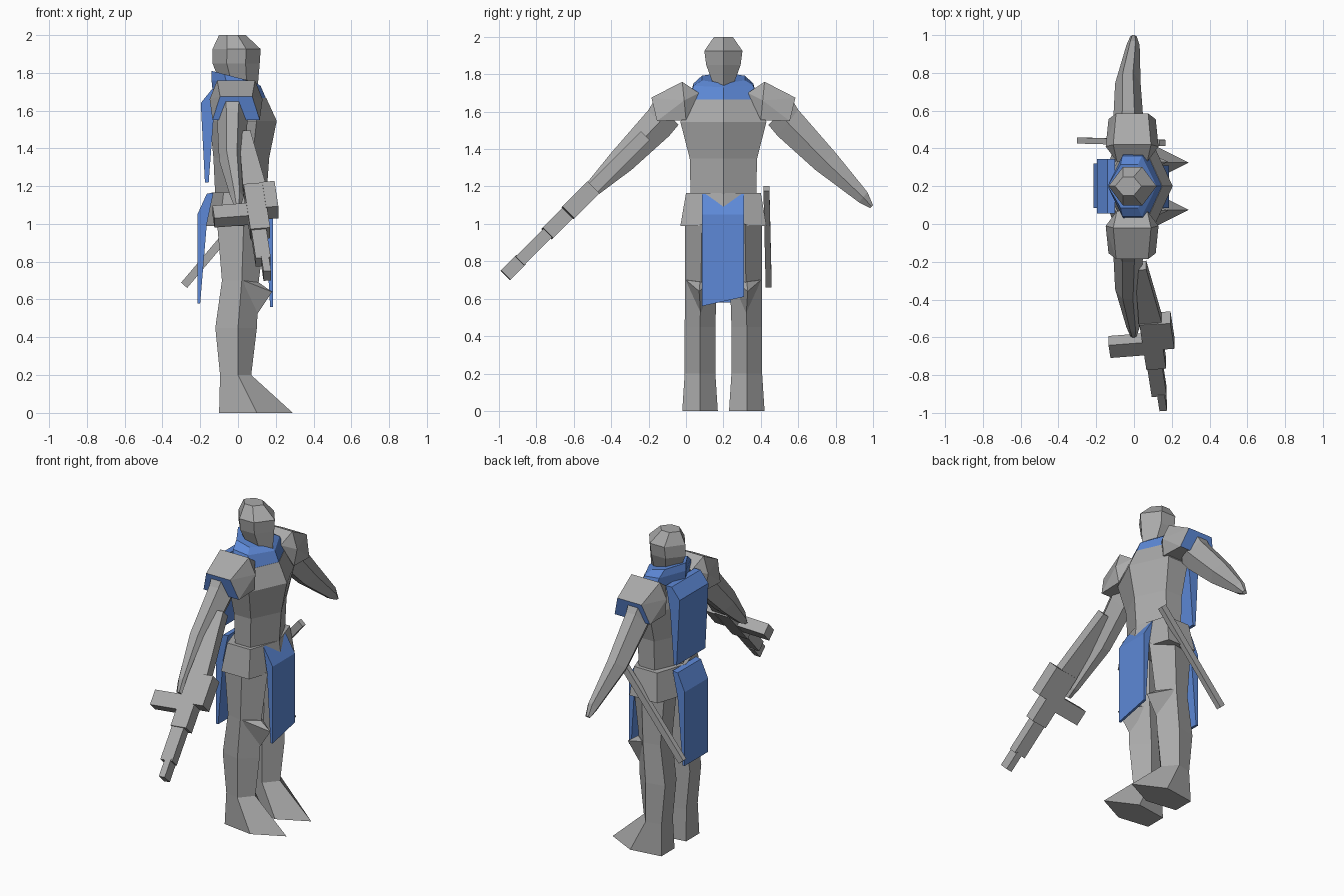
import bpy, bmesh
from mathutils import Vector

old = bpy.data.objects.get("Cube")
if old:
    bpy.data.objects.remove(old)


def material(name, rgb):
    m = bpy.data.materials.new(name)
    m.use_nodes = True
    m.diffuse_color = (*rgb, 1)
    bsdf = next(n for n in m.node_tree.nodes if n.type == 'BSDF_PRINCIPLED')
    bsdf.inputs["Base Color"].default_value = (*rgb, 1)
    return m


GREY = material("armour grey", (0.4, 0.4, 0.4))
BLUE = material("cloth blue", (0.11, 0.25, 0.68))
MID = 0.2      # y of the figure's plane of symmetry


def finish(name, bm, *mats):
    bmesh.ops.recalc_face_normals(bm, faces=bm.faces)
    me = bpy.data.meshes.new(name)
    bm.to_mesh(me)
    bm.free()
    ob = bpy.data.objects.new(name, me)
    for m in mats:
        me.materials.append(m)
    bpy.context.collection.objects.link(ob)
    return ob


def loft(name, rings, mat):
    """Skin between rings of equal point count and close both ends."""
    bm = bmesh.new()
    rows = [[bm.verts.new(p) for p in ring] for ring in rings]
    n = len(rows[0])
    for a, b in zip(rows, rows[1:]):
        for i in range(n):
            j = (i + 1) % n
            bm.faces.new((a[i], a[j], b[j], b[i]))
    bm.faces.new(rows[0])
    bm.faces.new(rows[-1])
    return finish(name, bm, mat)


def hull(name, points, *mats):
    bm = bmesh.new()
    for p in points:
        bm.verts.new(p)
    bmesh.ops.convex_hull(bm, input=bm.verts)
    bmesh.ops.dissolve_limit(bm, angle_limit=0.02, verts=bm.verts, edges=bm.edges)
    return finish(name, bm, *mats)


def hexagon(back, front, half, z, drop=0, flat=0.3):
    """Six-sided ring, pointed fore and aft; drop lowers its front."""
    xs = [back, back + (front - back) * flat, front - (front - back) * flat, front]
    pts = [(xs[0], 0), (xs[1], -half), (xs[2], -half), (xs[3], 0), (xs[2], half), (xs[1], half)]
    return [(x, MID + y, z - drop * (x - back) / (front - back)) for x, y in pts]


# Head, collar, torso and belt
loft("head", [hexagon(-.09, .105, .05, 1.735), hexagon(-.135, .115, .092, 1.85),
              hexagon(-.135, .12, .102, 1.925), hexagon(-.1, .04, .05, 2.0)], GREY)
loft("collar", [hexagon(-.13, .15, .185, 1.66), hexagon(-.14, .12, .16, 1.76, .03),
                hexagon(-.14, .09, .115, 1.81, .06)], BLUE)
loft("torso", [hexagon(-.12, .15, .175, 1.14), hexagon(-.13, .165, .18, 1.35),
               hexagon(-.15, .205, .23, 1.545), hexagon(-.13, .15, .185, 1.665)], GREY)
loft("belt", [hexagon(-.175, .175, .23, .99, flat=.22),
              hexagon(-.14, .15, .2, 1.165, flat=.22)], GREY)

# Limbs and armour, built on both sides of the figure
for side, label in ((-1, "right"), (1, "left")):
    def place(x, off, z):
        return (x, MID + side * off, z)

    # leg and pointed foot: back, middle, front, centre offset, half width, height
    leg = [(-.1, .1, .29, .125, .095, 0), (-.095, 0, .07, .125, .082, .2),
           (-.12, 0, .1, .125, .082, .45), (-.085, .02, .11, .12, .085, .7),
           (-.11, .03, .15, .115, .09, 1.0)]
    loft(label + "_leg", [[place(f, c, z), place(m, c + w, z), place(b, c + w * .7, z),
                           place(b, c - w * .7, z), place(m, c - w, z)]
                          for b, m, f, c, w, z in leg], GREY)

    # knee guard
    hull(label + "_knee", [place(.03, .2, .7), place(.03, .05, .7), place(.11, .125, .69),
                           place(.18, .13, .64), place(.08, .12, .49)], GREY)

    # arm: six-sided sections between an upper and a lower edge, given as (offset, z)
    arm = [(-.12, .06, (.37, 1.66), (.24, 1.53)), (-.11, .05, (.4, 1.61), (.29, 1.47)),
           (-.1, .035, (.6, 1.38), (.49, 1.29)), (-.04, .03, (.77, 1.17), (.725, 1.115)),
           (-.02, .015, (.8, 1.1), (.785, 1.085))]
    rings = []
    for b, f, (uo, uz), (lo, lz) in arm:
        mo, mz, c = (uo + lo) / 2, (uz + lz) / 2, (b + f) / 2
        q = (f - b) / 5
        rings.append([place(c - q, uo, uz), place(c + q, uo, uz), place(f, mo, mz),
                      place(c + q, lo, lz), place(c - q, lo, lz), place(b, mo, mz)])
    loft(label + "_arm", rings, GREY)

    # shoulder plate with a blue outer band
    profile = [(.085, .385, 1.675), (.125, .355, 1.55), (.1, .22, 1.76),
               (.14, .21, 1.66), (.125, .2, 1.555), (.08, .13, 1.7)]
    pad = hull(label + "_shoulder_plate",
               [place(k * x - .01, o, z) for x, o, z in profile for k in (-1, 1)], GREY, BLUE)
    for f in pad.data.polygons:
        f.material_index = int(f.normal.y * side > .7 and f.center.z < 1.66)


# Hanging cloths: side outline (x, z) swept across a width
def cloth(name, outline, y0, y1, slant=0):
    low = min(z for x, z in outline)
    loft(name, [[(x, y, z + (slant if z == low else 0)) for x, z in outline]
                for y, slant in ((y0, 0), (y1, slant))], BLUE)


cloth("front_cloth", [(.12, 1.16), (.185, 1.05), (.185, .56), (.17, .56), (.145, 1.0)],
      .085, .31, .05)
cloth("back_cloth", [(-.13, 1.165), (-.165, 1.16), (-.215, 1.05), (-.215, .58),
                     (-.2, .58), (-.165, 1.0)], .085, .32)
cloth("back_cape", [(-.1, 1.71), (-.14, 1.71), (-.197, 1.64), (-.175, 1.22),
                    (-.155, 1.22), (-.13, 1.55)], .055, .345)

# Rifle: blocks laid along a slanting axis
start, end = Vector((.035, -.22, 1.47)), Vector((.15, -.965, .725))
axis = end - start
wide = Vector((1, 0, 0)) - axis * (axis.x / axis.length_squared)
wide.normalize()
thick = axis.cross(wide).normalized()


def block(name, t0, t1, u0, u1, v, taper=None):
    """Box from t0 to t1 along the rifle; taper gives the width span at t0."""
    rings = []
    for t, (a, b) in ((t0, taper or (u0, u1)), (t1, (u0, u1))):
        p = start + axis * t
        rings.append([p + wide * u + thick * w for u, w in ((a, -v), (b, -v), (b, v), (a, v))])
    loft(name, rings, GREY)


block("rifle_stock", 0, .4, -.055, .07, .033, taper=(-.03, .03))
block("rifle_body", .38, .7, -.05, .055, .04)
block("rifle_sight", .38, .56, .05, .115, .045)
block("rifle_grip", .51, .6, -.23, -.03, .035)
block("rifle_barrel", .7, .9, -.045, .035, .032)
block("rifle_muzzle", .89, 1, -.015, .025, .036)

# Sheathed blade at the left hip
top, tip = Vector((.15, .43, 1.19)), Vector((-.285, .442, .675))
across = Vector((.016, 0, -.014))
loft("hip_blade", [[p + across * a + Vector((0, .016 * b, 0))
                    for a, b in ((-1, -1), (1, -1), (1, 1), (-1, 1))] for p in (top, tip)], GREY)
